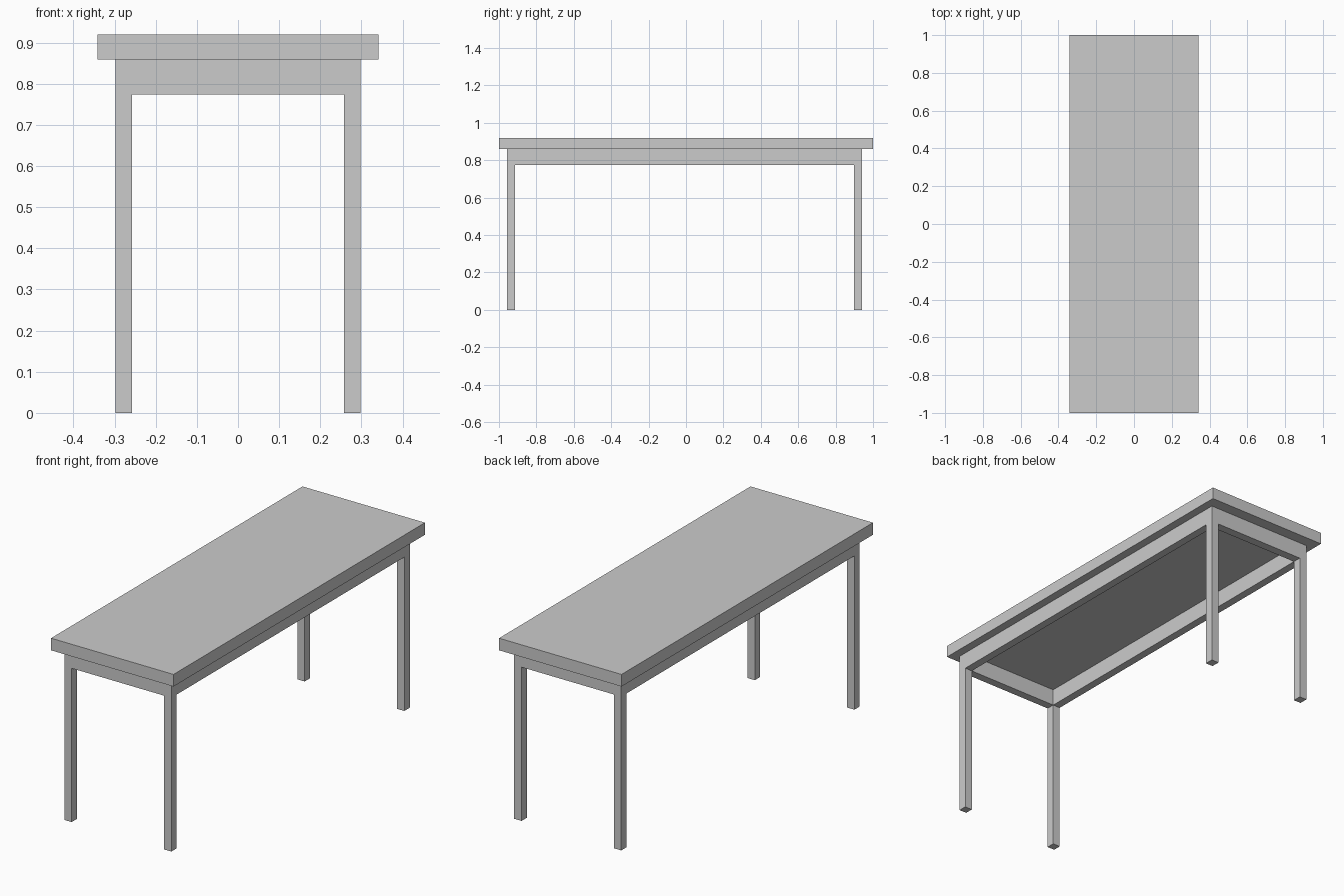
import bpy

if "Cube" in bpy.data.objects:
    bpy.data.objects.remove(bpy.data.objects["Cube"])


def box(name, x, y, z):
    """Box spanning the given (min, max) ranges."""
    bpy.ops.mesh.primitive_cube_add(size=1, location=[(a + b) / 2 for a, b in (x, y, z)])
    ob = bpy.context.object
    ob.name = name
    ob.scale = [b - a for a, b in (x, y, z)]
    bpy.ops.object.transform_apply(location=False, rotation=False, scale=True)
    return ob


TOP, UNDER, RAIL = 0.92, 0.859, 0.774
sides = {"left": (-0.298, -0.257), "right": (0.257, 0.298)}
ends = {"front": (-0.956, -0.914), "back": (0.897, 0.941)}

# Table top
box("table_top", (-0.341, 0.341), (-1, 1), (UNDER, TOP))

# Legs
for end, y in ends.items():
    for side, x in sides.items():
        box(f"{end}_{side}_leg", x, y, (0, UNDER))

# Rails between the legs, flush with their faces
for side, x in sides.items():
    box(f"{side}_rail", x, (ends["front"][1], ends["back"][0]), (RAIL, UNDER))
for end, y in ends.items():
    box(f"{end}_rail", (sides["left"][1], sides["right"][0]), y, (RAIL, UNDER))
